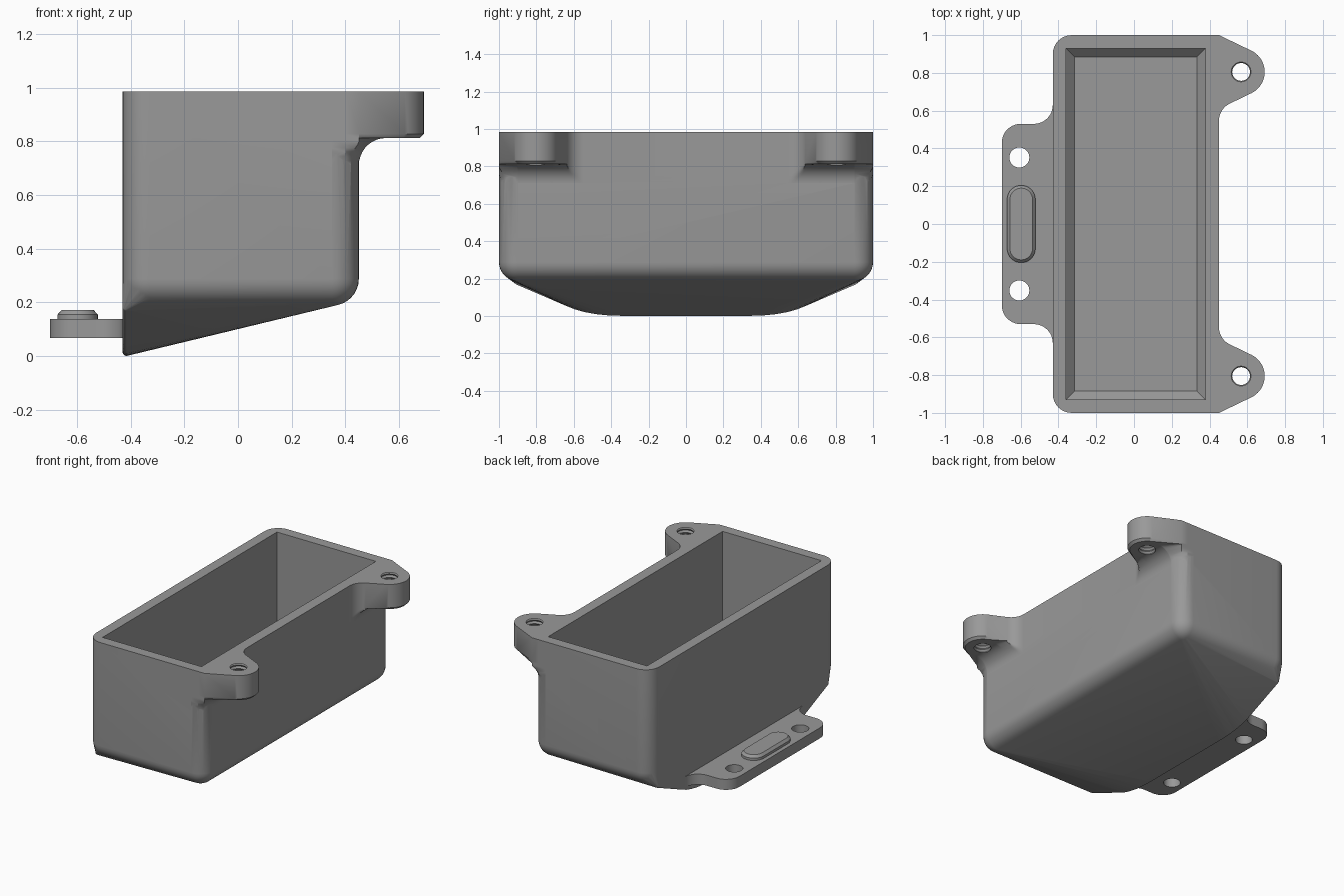
import bpy, bmesh, math
from mathutils import Matrix, Vector

if "Cube" in bpy.data.objects:
    bpy.data.objects.remove(bpy.data.objects["Cube"])

TOP = 0.985
grey = bpy.data.materials.new("plain grey")
grey.diffuse_color = (0.32, 0.32, 0.32, 1)
grey.use_nodes = True
grey.node_tree.nodes["Principled BSDF"].inputs["Base Color"].default_value = grey.diffuse_color


def finish(bm, name):
    bmesh.ops.recalc_face_normals(bm, faces=bm.faces)
    me = bpy.data.meshes.new(name)
    bm.to_mesh(me)
    bm.free()
    ob = bpy.data.objects.new(name, me)
    bpy.context.collection.objects.link(ob)
    me.materials.append(grey)
    return ob


def arc(cx, cy, r, a0, a1, n):
    angles = [math.radians(a0 + (a1 - a0) * i / n) for i in range(n + 1)]
    return [(cx + r * math.cos(a), cy + r * math.sin(a)) for a in angles]


def loft(name, slices):
    """Solid through (outline, z) slices with equal point counts."""
    bm = bmesh.new()
    loops = [[bm.verts.new((x, y, z)) for x, y in pts] for pts, z in slices]
    n = len(loops[0])
    for a, b in zip(loops, loops[1:]):
        for i in range(n):
            j = (i + 1) % n
            bm.faces.new((a[i], a[j], b[j], b[i]))
    bm.faces.new(loops[0])
    bm.faces.new(loops[-1])
    return finish(bm, name)


def combine(ob, other, op):
    mod = ob.modifiers.new(op, 'BOOLEAN')
    mod.operation, mod.solver, mod.object = op, 'EXACT', other
    bpy.context.view_layer.objects.active = ob
    bpy.ops.object.modifier_apply(modifier=mod.name)
    bpy.data.objects.remove(other)


def smooth(ob, angle=30):
    bpy.ops.object.select_all(action='DESELECT')
    ob.select_set(True)
    bpy.context.view_layer.objects.active = ob
    bpy.ops.object.shade_smooth_by_angle(angle=math.radians(angle))


# Box with sloped underside: hull of rounded corners
bm = bmesh.new()


def ball(x, y, z, r):
    bmesh.ops.create_uvsphere(bm, u_segments=32, v_segments=16, radius=r,
                              matrix=Matrix.Translation((x, y, z)))


for s in (-1, 1):
    for x in (-0.33, 0.35):
        ball(x, s * 0.9, 0.288, 0.1)
        for px, py in arc(x, s * 0.9, 0.1, 0, 360, 32)[:-1]:
            bm.verts.new((px, py, TOP))
    # narrow lower edge, curving up to the sides
    for y, z in ((0.34, 0), (0.42, 0.003), (0.48, 0.009), (0.54, 0.02),
                 (0.59, 0.034), (0.63, 0.05), (0.9, 0.166)):
        ball(-0.415, s * y, z + 0.016, 0.015)
hull = bmesh.ops.convex_hull(bm, input=bm.verts)
junk = set(hull["geom_interior"]) | set(hull["geom_unused"])
bmesh.ops.delete(bm, geom=[v for v in junk if isinstance(v, bmesh.types.BMVert)],
                 context='VERTS')
bmesh.ops.dissolve_limit(bm, angle_limit=0.005, verts=bm.verts, edges=bm.edges)
box = finish(bm, "box")

# Screw ears at the right corners, each flaring out of the wall
EAR = Vector((0.567, 0.805))
HEAD = arc(*EAR, 0.125, -64.4, 64.4, 20)


def ear_outline(head_scale, flare):
    head = [tuple(EAR + (Vector(p) - EAR) * head_scale) for p in HEAD]
    pts = ([(0.40, 0.547)] + arc(0.55, 0.547, 0.1, 180, 115.6, 8) + head +
           [(0.45, 1), (0.40, 1), (0.35, 1), (0.35, 0.95), (0.40, 0.95)])
    out = []
    for x, y in pts:
        x = min(x, 0.45 + flare)
        d = Vector((x - 0.35, y - 0.9))
        if d.x > 0 and d.y > 0 and d.length > 0.1 + flare:
            d *= (0.1 + flare) / d.length
            x, y = 0.35 + d.x, 0.9 + d.y
        out.append((x, y))
    return out


slices = [(ear_outline(0.88, -0.004), 0.69)]
for i in range(0, 10):
    a = math.radians(10 * i)
    slices.append((ear_outline(0.88, 0.1 - 0.1 * math.cos(a)), 0.71 + 0.102 * math.sin(a)))
slices += [(ear_outline(0.88, 1), 0.8125), (ear_outline(1, 1), 0.828),
           (ear_outline(1, 1), TOP)]
for s in (1, -1):
    ear = loft("ear", [([(x, s * y) for x, y in pts], z) for pts, z in slices])
    combine(box, ear, 'UNION')

# Cavity with a chamfer around its floor


def rect(inset):
    return [(-0.36 + inset, -0.93 + inset), (0.378 - inset, -0.93 + inset),
            (0.378 - inset, 0.93 - inset), (-0.36 + inset, 0.93 - inset)]


combine(box, loft("cavity", [(rect(0.045), 0.28), (rect(0), 0.325), (rect(0), 1.2)]),
        'DIFFERENCE')

# Threaded holes through the ears
for s in (1, -1):
    rings = [(arc(EAR.x, s * EAR.y, 0.047 if i % 2 else 0.056, 0, 350, 35),
              0.79 + 0.0125 * i) for i in range(18)]
    combine(box, loft("thread", rings), 'DIFFERENCE')
smooth(box)

# Mounting tab low on the left, blended into the wall
half = ([(-0.42, 0.63)] + arc(-0.53, 0.63, 0.1, 0, -90, 10) +
        arc(-0.6, 0.43, 0.1, 90, 180, 10))
half[1] = (-0.43, 0.63)
outline = half + [(x, -y) for x, y in reversed(half)]
tab = loft("mounting_tab", [(outline, 0.068), (outline, 0.139)])
for s in (1, -1):
    hole = arc(-0.607, s * 0.352, 0.053, 0, 350, 35)
    combine(tab, loft("hole", [(hole, 0), (hole, 0.3)]), 'DIFFERENCE')
smooth(tab)


# Raised pill on the tab, with a chamfered top
def pill(r):
    return arc(-0.597, 0.13, r, 0, 180, 16) + arc(-0.597, -0.13, r, 180, 360, 16)


smooth(loft("raised_pill", [(pill(0.075), 0.13), (pill(0.075), 0.155),
                            (pill(0.06), 0.171)]))
